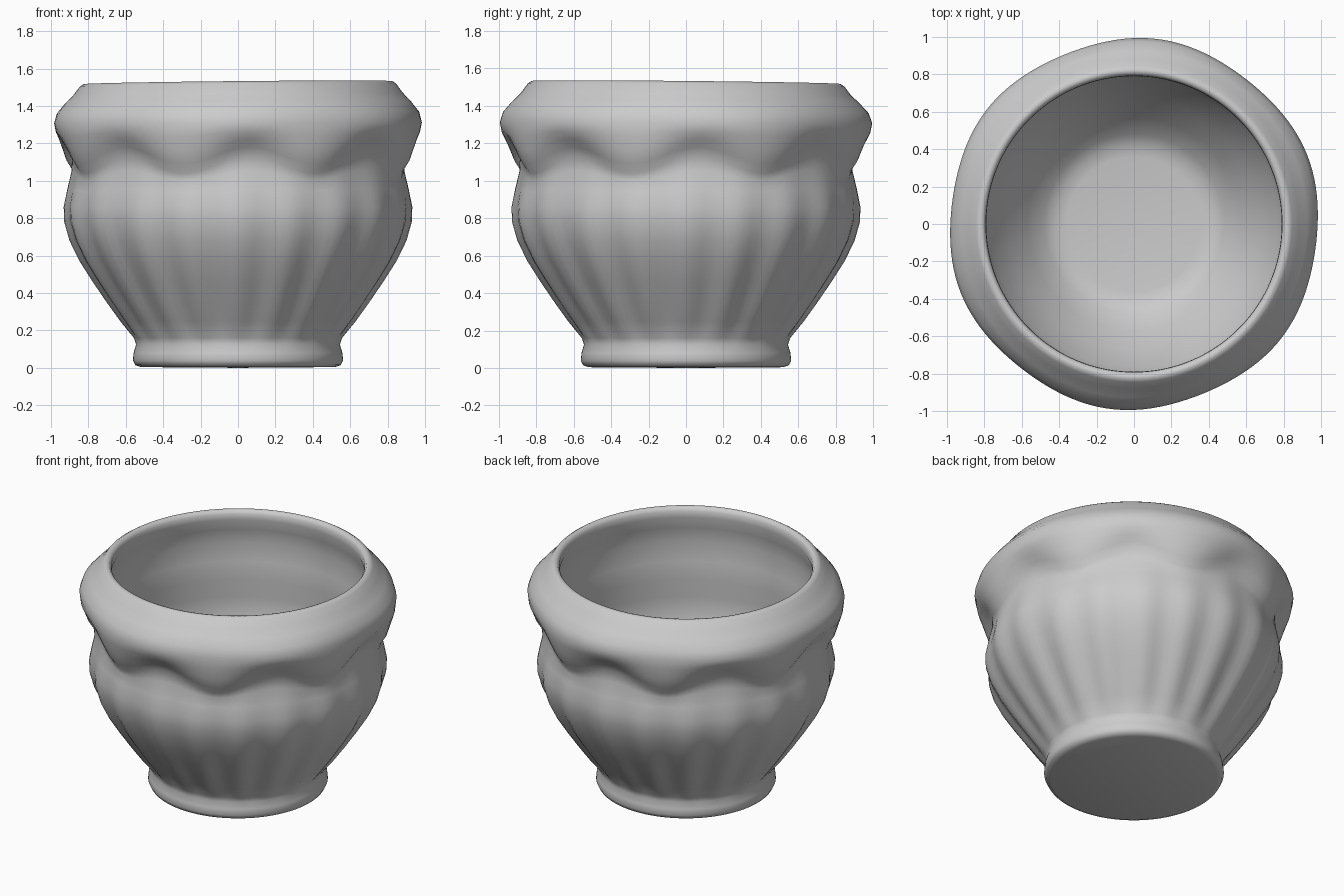
import bpy, bmesh
from math import sin, cos, pi, exp, radians

if "Cube" in bpy.data.objects:
    bpy.data.objects.remove(bpy.data.objects["Cube"])

SEGMENTS = 128

# Outer wall: radius, height, flute depth, scallop shift
OUTER = [
    (0.52, 0.004, 0, 0), (0.55, 0.015, 0, 0), (0.562, 0.04, 0, 0),
    (0.558, 0.08, 0, 0), (0.545, 0.125, 0, 0), (0.555, 0.16, 0.002, 0),
    (0.62, 0.25, 0.010, 0), (0.69, 0.35, 0.012, 0), (0.765, 0.46, 0.012, 0),
    (0.835, 0.57, 0.012, 0), (0.89, 0.68, 0.011, 0), (0.92, 0.78, 0.009, 0),
    (0.925, 0.86, 0.007, 0), (0.91, 0.95, 0.004, 0.005),
    (0.893, 1.03, 0.002, 0.025), (0.897, 1.085, 0, 0.045),
    (0.93, 1.135, 0, 0.045), (0.955, 1.19, 0, 0.030),
    (0.98, 1.25, 0, 0.010), (0.988, 1.31, 0, 0), (0.972, 1.365, 0, 0),
    (0.925, 1.42, 0, 0), (0.88, 1.465, 0, 0), (0.845, 1.512, 0, 0),
]
# Rim, inner wall and floor
INNER = [
    (0.825, 1.525), (0.805, 1.522), (0.792, 1.50), (0.79, 1.46),
    (0.815, 1.38), (0.835, 1.28), (0.825, 1.15), (0.815, 1.03),
    (0.835, 0.90), (0.825, 0.76), (0.77, 0.60), (0.67, 0.44),
    (0.57, 0.30), (0.48, 0.20), (0.42, 0.165), (0.36, 0.155),
]
PROFILE = OUTER + [(r, z, 0, 0) for r, z in INNER]


def ring_point(r, z, flute, scallop, angle):
    """Point on the wall, with body flutes, a draped lip and a slight rim tilt."""
    r += flute * cos(20 * angle)
    wave = cos(8 * (angle + pi / 2 - radians(4)))
    z += scallop * wave
    if scallop:
        r -= 0.25 * scallop * wave
    if r > 0.9 and z > 1.1:
        r += 0.009 * cos(6 * (angle - radians(22))) * exp(-((z - 1.3) / 0.1) ** 2)
    x, y = r * cos(angle), r * sin(angle)
    z += 0.009 * (x - y) * max(0, (z - 1.2) / 0.3)
    return x, y, z


# Turned pot shell
bm = bmesh.new()
rings = []
for p in PROFILE:
    rings.append([bm.verts.new(ring_point(*p, 2 * pi * i / SEGMENTS))
                  for i in range(SEGMENTS)])
for a, b in zip(rings, rings[1:]):
    for i in range(SEGMENTS):
        j = (i + 1) % SEGMENTS
        bm.faces.new((a[i], a[j], b[j], b[i]))

# Underside and inner floor
for ring, z in ((rings[0], 0.0), (rings[-1], 0.15)):
    centre = bm.verts.new((0, 0, z))
    for i in range(SEGMENTS):
        bm.faces.new((ring[i], ring[(i + 1) % SEGMENTS], centre))
bmesh.ops.recalc_face_normals(bm, faces=bm.faces)

mesh = bpy.data.meshes.new("plant_pot")
bm.to_mesh(mesh)
bm.free()
pot = bpy.data.objects.new("plant_pot", mesh)
bpy.context.collection.objects.link(pot)

# Smooth glazed surface
bpy.context.view_layer.objects.active = pot
pot.select_set(True)
bpy.ops.object.shade_smooth_by_angle(angle=radians(60))
